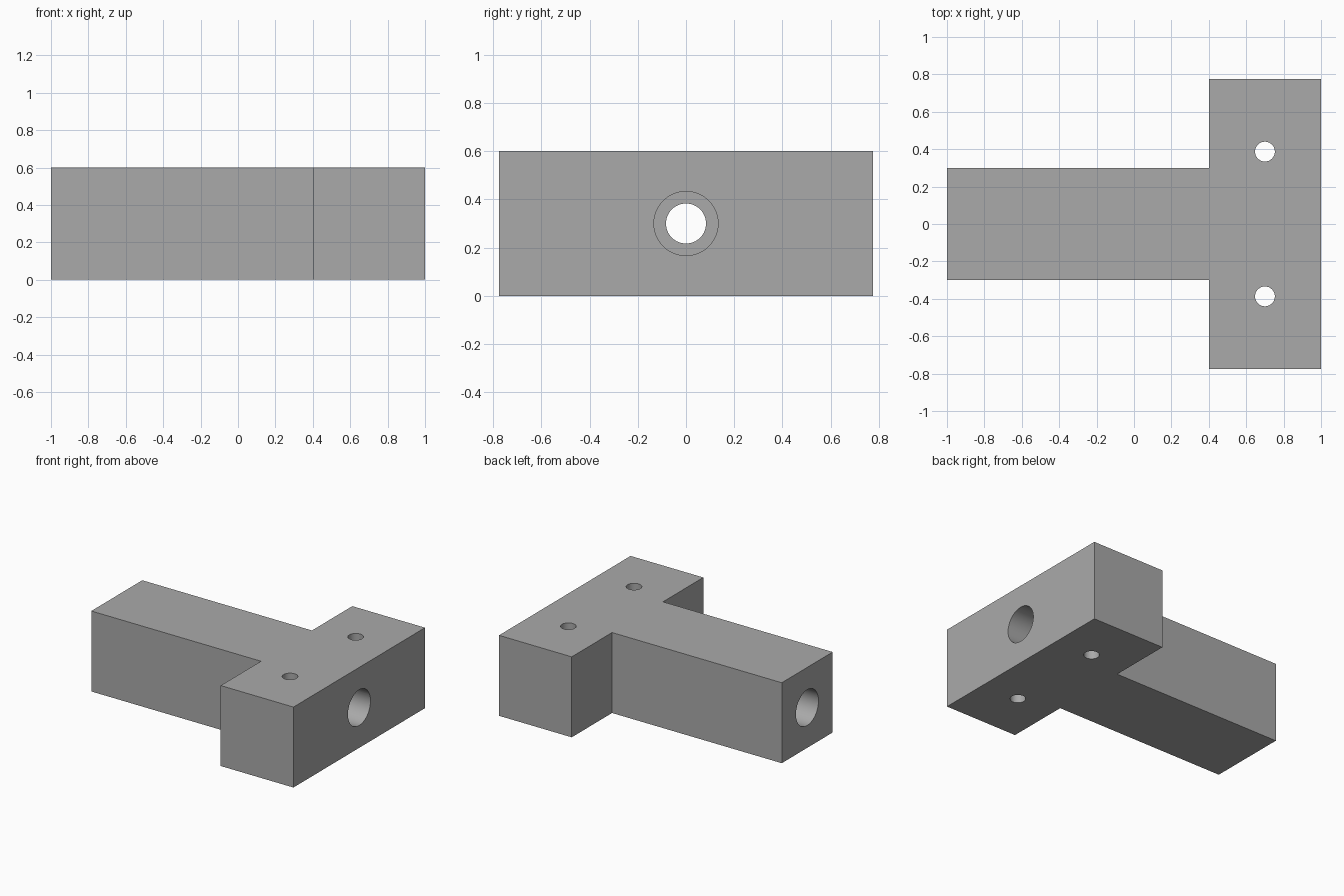
import bpy
import bmesh
from math import radians
from mathutils import Matrix, Vector

cube = bpy.data.objects.get("Cube")
if cube:
    bpy.data.objects.remove(cube, do_unlink=True)

HEIGHT = 0.6
MID = HEIGHT / 2

# Single plain grey
grey = bpy.data.materials.new("plain grey")
grey.use_nodes = True
colour = (0.4, 0.4, 0.4, 1)
grey.diffuse_color = colour
grey.node_tree.nodes["Principled BSDF"].inputs["Base Color"].default_value = colour


def new_object(name, bm):
    mesh = bpy.data.meshes.new(name)
    bm.to_mesh(mesh)
    bm.free()
    mesh.materials.append(grey)
    obj = bpy.data.objects.new(name, mesh)
    bpy.context.collection.objects.link(obj)
    return obj


def drill(body, start, end, radius):
    """Cut a round hole between two points."""
    start, end = Vector(start), Vector(end)
    axis = end - start
    turn = Vector((0, 0, 1)).rotation_difference(axis).to_matrix().to_4x4()
    bm = bmesh.new()
    bmesh.ops.create_cone(bm, cap_ends=True, segments=64, radius1=radius,
                          radius2=radius, depth=axis.length,
                          matrix=Matrix.Translation((start + end) / 2) @ turn)
    cutter = new_object("hole_cutter", bm)
    cutter.hide_render = True
    mod = body.modifiers.new("hole", "BOOLEAN")
    mod.operation = "DIFFERENCE"
    mod.solver = "EXACT"
    mod.object = cutter
    bpy.ops.object.modifier_apply(modifier=mod.name)
    bpy.data.objects.remove(cutter, do_unlink=True)


# T-shaped block extruded from its outline
half = [(-1, -0.3), (0.4, -0.3), (0.4, -0.775), (1, -0.775)]
outline = half + [(x, -y) for x, y in reversed(half)]
bm = bmesh.new()
base = bm.faces.new([bm.verts.new((x, y, 0)) for x, y in outline])
top = bmesh.ops.extrude_face_region(bm, geom=[base])["geom"]
bmesh.ops.translate(bm, vec=(0, 0, HEIGHT),
                    verts=[v for v in top if isinstance(v, bmesh.types.BMVert)])
bmesh.ops.recalc_face_normals(bm, faces=bm.faces)
block = new_object("t_block", bm)
bpy.context.view_layer.objects.active = block
block.select_set(True)

# Long bore, wider at both ends
drill(block, (-1.1, 0, MID), (1.1, 0, MID), 0.083)
drill(block, (0.4, 0, MID), (1.1, 0, MID), 0.133)
drill(block, (-1.1, 0, MID), (-0.4, 0, MID), 0.133)

# Vertical screw holes in the crossbar
for side in (-1, 1):
    drill(block, (0.7, side * 0.387, -0.1), (0.7, side * 0.387, HEIGHT + 0.1), 0.053)

bpy.ops.object.shade_smooth_by_angle(angle=radians(30))
